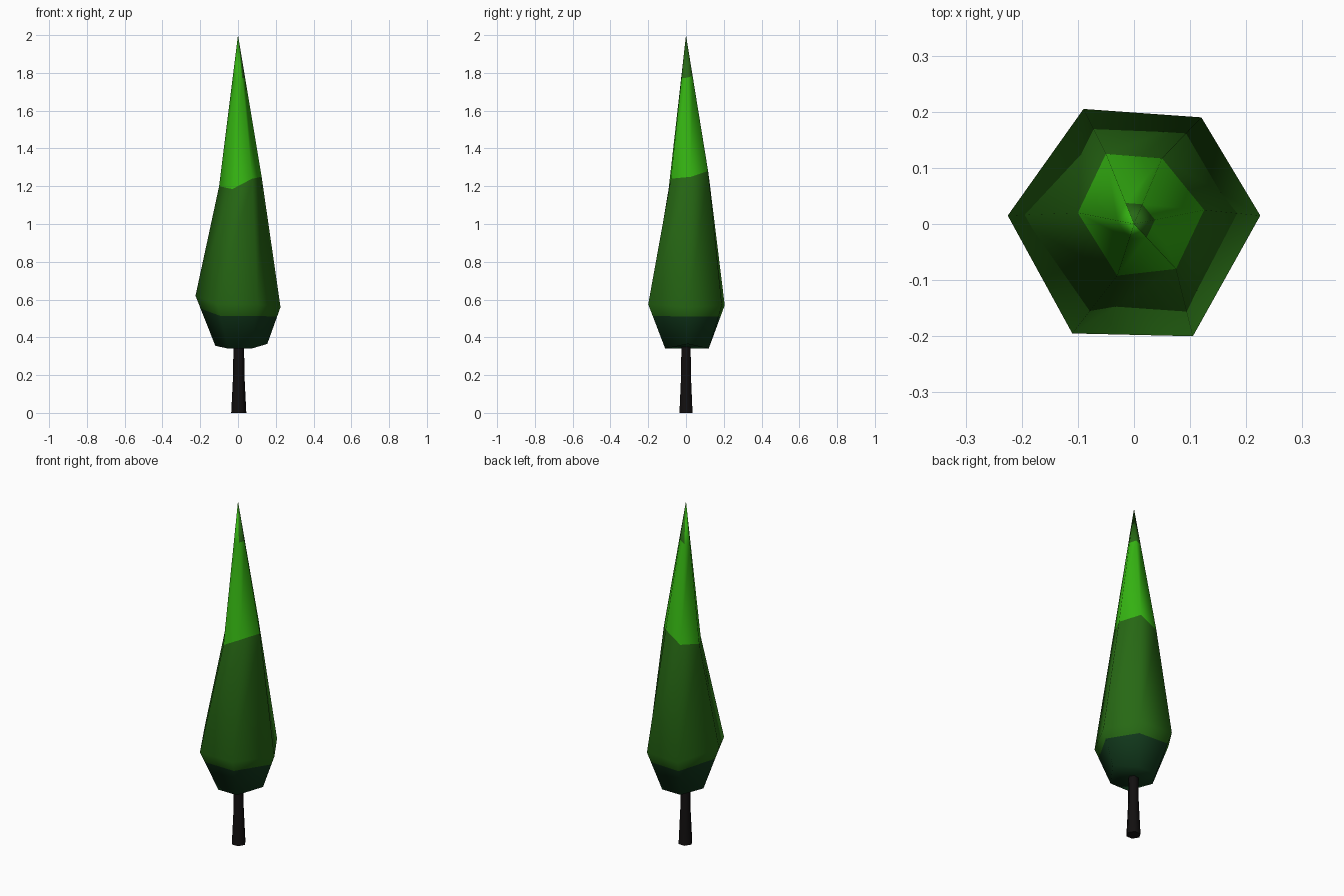
import bpy, bmesh, math
from mathutils import Vector

cube = bpy.data.objects.get("Cube")
if cube:
    bpy.data.objects.remove(cube, do_unlink=True)


def material(name, color):
    mat = bpy.data.materials.new(name)
    mat.use_nodes = True
    mat.diffuse_color = (*color, 1)
    bsdf = mat.node_tree.nodes["Principled BSDF"]
    bsdf.inputs["Base Color"].default_value = (*color, 1)
    bsdf.inputs["Roughness"].default_value = 0.9
    return mat


bright = material("bright green", (0.035, 0.45, 0.006))
middle = material("leaf green", (0.02, 0.14, 0.007))
shade = material("deep green", (0.006, 0.042, 0.012))
bark = material("dark bark", (0.006, 0.005, 0.005))


def finish(name, bm, mats, angle):
    bmesh.ops.recalc_face_normals(bm, faces=bm.faces)
    mesh = bpy.data.meshes.new(name)
    bm.to_mesh(mesh)
    bm.free()
    for mat in mats:
        mesh.materials.append(mat)
    obj = bpy.data.objects.new(name, mesh)
    bpy.context.collection.objects.link(obj)
    bpy.ops.object.select_all(action="DESELECT")
    obj.select_set(True)
    bpy.context.view_layer.objects.active = obj
    bpy.ops.object.shade_smooth_by_angle(angle=math.radians(angle))
    return obj


def bridge(bm, low, high, mat_rule):
    """Join two rings of equal length with quads."""
    count = len(low)
    for i in range(count):
        j = (i + 1) % count
        face = bm.faces.new((low[i], low[j], high[j], high[i]))
        face.material_index = mat_rule(i)


# Foliage: uneven six-sided rings, counter-clockwise from the +x corner
bottom = [(.155, .01, .365), (.07, .12, .34), (-.05, .12, .34),
          (-.12, .01, .355), (-.05, -.11, .34), (.07, -.11, .34)]
belly = [(.225, .015, .56), (.12, .19, .57), (-.09, .205, .57),
         (-.225, .015, .62), (-.11, -.195, .575), (.105, -.2, .575)]
waist = [(.125, .025, 1.25), (.05, .117, 1.28), (-.05, .125, 1.22),
         (-.1, .02, 1.2), (-.03, -.092, 1.185), (.075, -.08, 1.24)]
tip = Vector((0, 0, 2))

# Colour borders that lie between the rings
hem = [Vector(b).lerp(Vector(a), .26) for a, b in zip(bottom, belly)]
collar = [Vector(w).lerp(tip, .7) for w in waist]

bm = bmesh.new()
rings = [[bm.verts.new(p) for p in ring] for ring in (bottom, hem, belly, waist, collar)]
for k, index in enumerate((2, 1, 1, 0)):
    bridge(bm, rings[k], rings[k + 1], lambda i: index)

# Tip, with a darker side
apex = bm.verts.new(tip)
top = rings[-1]
for i in range(6):
    face = bm.faces.new((top[i], top[(i + 1) % 6], apex))
    face.material_index = 1 if i in (0, 1, 5) else 0
bm.faces.new(rings[0][::-1]).material_index = 2
finish("foliage", bm, (bright, middle, shade), 75)

# Trunk: slightly flared, reaching into the foliage
bm = bmesh.new()
levels = []
for radius, z in ((.04, 0), (.03, .2), (.028, .4)):
    levels.append([bm.verts.new((.004 + radius * math.cos(i * math.pi / 3),
                                 radius * math.sin(i * math.pi / 3), z)) for i in range(6)])
for low, high in zip(levels, levels[1:]):
    bridge(bm, low, high, lambda i: 0)
bm.faces.new(levels[0][::-1])
bm.faces.new(levels[-1])
finish("trunk", bm, (bark,), 70)
